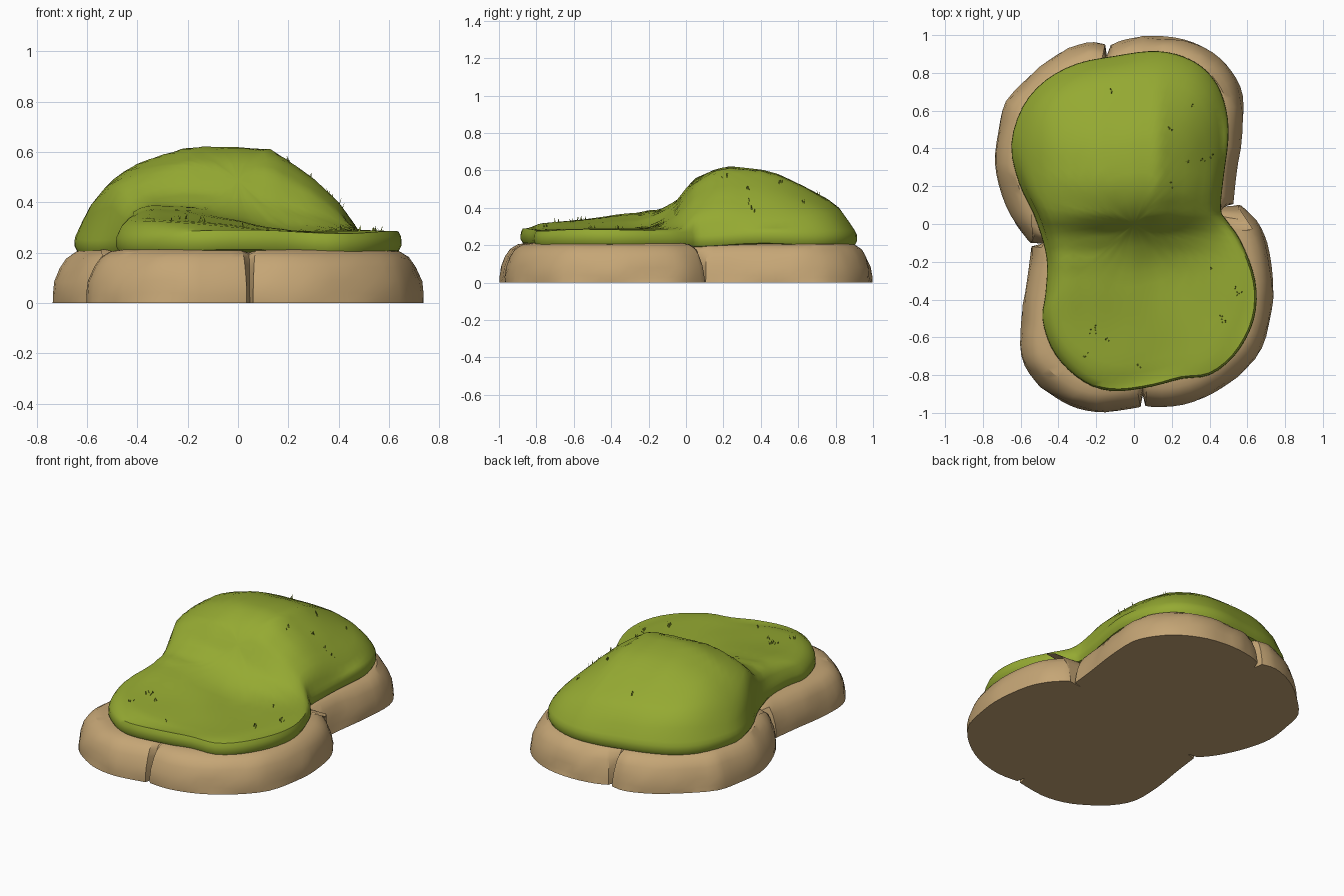
import bpy, bmesh, math, random
from mathutils import Vector, noise

if "Cube" in bpy.data.objects:
    bpy.data.objects.remove(bpy.data.objects["Cube"])

random.seed(4)


def material(name, rgb):
    m = bpy.data.materials.new(name)
    m.diffuse_color = (*rgb, 1)
    m.use_nodes = True
    m.node_tree.nodes["Principled BSDF"].inputs["Base Color"].default_value = m.diffuse_color
    return m


GRASS = material("grass green", (0.30, 0.40, 0.032))
ROCK = material("sandy stone", (0.56, 0.38, 0.18))


def spline(pts, steps, closed):
    """Catmull-Rom curve through 2D points."""
    p = [Vector(q) for q in pts]
    n, out = len(p), []
    get = (lambda i: p[i % n]) if closed else (lambda i: p[max(0, min(n - 1, i))])
    for i in range(n if closed else n - 1):
        a, b, c, d = (get(i + k) for k in (-1, 0, 1, 2))
        for s in range(steps):
            t = s / steps
            out.append(0.5 * (2 * b + (c - a) * t + (2 * a - 5 * b + 4 * c - d) * t * t
                              + (3 * b - a - 3 * c + d) * t ** 3))
    if not closed:
        out.append(p[-1].copy())
    return out


def normals(p, closed):
    """Outward 2D normals of a counter-clockwise curve."""
    n, out = len(p), []
    for i in range(n):
        a = p[(i - 1) % n] if closed else p[max(0, i - 1)]
        b = p[(i + 1) % n] if closed else p[min(n - 1, i + 1)]
        d = b - a
        out.append(Vector((d.y, -d.x)).normalized())
    return out


def interp(table, x):
    """Piecewise linear lookup."""
    if x <= table[0][0]:
        return table[0][1]
    for (x0, y0), (x1, y1) in zip(table, table[1:]):
        if x <= x1:
            return y0 + (y1 - y0) * (x - x0) / (x1 - x0)
    return table[-1][1]


def wob(x, y, z, f=4.0):
    return noise.noise(Vector((x * f, y * f, z * f + 7.3)))


def skin(name, rings, mat, top=None, bottom=None, angle=35):
    """Bridge rings of points, with optional fan caps."""
    bm = bmesh.new()
    vs = [[bm.verts.new(p) for p in r] for r in rings]
    n = len(vs[0])
    for a, b in zip(vs, vs[1:]):
        for i in range(n):
            j = (i + 1) % n
            bm.faces.new((a[i], a[j], b[j], b[i]))
    if top:
        c = bm.verts.new(top)
        for i in range(n):
            bm.faces.new((vs[-1][i], vs[-1][(i + 1) % n], c))
    if bottom:
        c = bm.verts.new(bottom)
        for i in range(n):
            bm.faces.new((vs[0][(i + 1) % n], vs[0][i], c))
    return finish(name, bm, mat, angle)


def finish(name, bm, mat, angle=None):
    me = bpy.data.meshes.new(name)
    bm.to_mesh(me)
    bm.free()
    me.materials.append(mat)
    ob = bpy.data.objects.new(name, me)
    bpy.context.collection.objects.link(ob)
    if angle:
        bpy.ops.object.select_all(action='DESELECT')
        ob.select_set(True)
        bpy.context.view_layer.objects.active = ob
        bpy.ops.object.shade_smooth_by_angle(angle=math.radians(angle))
    return ob


# Stone base: four boulders around the rim, each followed by a crack point
boulders = [
    ([(.53, .105), (.545, .25), (.575, .48), (.58, .68), (.52, .81), (.42, .91),
      (.27, .98), (.1, 1), (-.05, .98), (-.125, .95)], (-.145, .89)),
    ([(-.152, .955), (-.25, .965), (-.4, .905), (-.55, .79), (-.68, .65), (-.72, .5),
      (-.74, .32), (-.7, .15), (-.63, 0), (-.56, -.09), (-.535, -.1)], (-.485, -.105)),
    ([(-.547, -.118), (-.57, -.3), (-.6, -.5), (-.6, -.7), (-.53, -.83), (-.42, -.92),
      (-.3, -.98), (-.15, -1), (.035, -.97)], (.047, -.91)),
    ([(.06, -.965), (.2, -.97), (.38, -.92), (.55, -.81), (.68, -.66), (.73, -.46),
      (.74, -.3), (.71, -.1), (.65, .02), (.57, .1), (.545, .1)], (.475, .095)),
]
base, base_n, crack = [], [], []
for pts, gap in boulders:
    c = spline(pts, 3, False)
    base += c + [Vector(gap)]
    base_n += normals(c, False) + [None]
    crack += [False] * len(c) + [True]
for i, k in enumerate(crack):
    if k:
        base_n[i] = (base_n[i - 1] + base_n[(i + 1) % len(base)]).normalized()

rings = []
for inset, z in [(0.004, 0), (0, .035), (.008, .085), (.03, .14), (.055, .178),
                 (.10, .205), (.15, .212)]:
    ring = []
    for p, nrm, k in zip(base, base_n, crack):
        d = inset * (0.6 if k else 1)
        w = wob(p.x, p.y, z, 5) if 0 < z < .2 else 0
        q = p - nrm * (d + abs(w) * .022)
        ring.append((q.x, q.y, z * (.93 if k else 1) + w * .012))
    rings.append(ring)
skin("stone_base", rings, ROCK, top=(0, 0, .212), bottom=(0, 0, 0), angle=30)

# Grass mound: cross-section tables for the tall hill and the low front swell
HILL_X = [(-.66, .05), (-.6, .28), (-.5, .6), (-.42, .76), (-.3, .89), (-.2, .98), (0, 1),
          (.13, .98), (.2, .84), (.3, .62), (.4, .33), (.48, .05), (.6, 0)]
HILL_Y = [(-.25, 0), (-.15, .08), (-.05, .3), (.05, .72), (.15, .94), (.23, 1), (.4, .96),
          (.5, .87), (.65, .65), (.8, .4), (.88, .2), (.92, .08)]
SWELL_X = [(-.5, .45), (-.35, 1), (-.2, .92), (0, .55), (.12, .18), (.22, 0)]
SWELL_Y = [(-.9, .1), (-.8, .35), (-.6, .55), (-.4, .85), (-.2, 1), (0, .6), (.15, 0)]


def height(x, y):
    return (.285 + .34 * interp(HILL_X, x) * interp(HILL_Y, y)
            + .09 * interp(SWELL_X, x) * interp(SWELL_Y, y) + .008 * wob(x, y, 0))


turf = spline([(.46, .08), (.475, .25), (.5, .45), (.49, .6), (.44, .74), (.35, .84), (.22, .9),
               (.08, .915), (-.1, .89), (-.3, .85), (-.47, .76), (-.59, .62), (-.65, .42),
               (-.61, .22), (-.53, .05), (-.48, -.1), (-.46, -.22), (-.47, -.38), (-.485, -.5),
               (-.44, -.65), (-.35, -.77), (-.22, -.86), (-.08, -.885), (.1, -.86), (.25, -.82),
               (.4, -.8), (.53, -.7), (.62, -.55), (.65, -.4), (.63, -.25), (.56, -.08),
               (.49, .02)], 3, True)
turf_n = normals(turf, True)
rings = []
# Rounded turf edge
for inset, z in [(.06, .19), (.012, .202), (0, .225), (.002, .258), (.012, .28)]:
    ring = []
    for p, nrm in zip(turf, turf_n):
        q = p - nrm * inset
        ring.append((q.x, q.y, z + .016 * wob(p.x, p.y, 2, 3)))
    rings.append(ring)
# Upper surface, rings shrinking to the centre
for t in (.95, .9, .84, .77, .7, .62, .54, .46, .38, .3, .22, .14, .06):
    e = min(1, (1 - t) / .11) ** .6
    rings.append([(p.x * t, p.y * t, .275 + (height(p.x * t, p.y * t) - .275) * e) for p in turf])
skin("grass_mound", rings, GRASS, top=(0, 0, height(0, 0)), angle=40)

# Small grass tufts
bm = bmesh.new()
for x, y in [(.29, .33), (.41, .36), (.37, .34), (.41, -.24), (.54, -.35), (.56, -.36), (.46, -.49),
             (.47, -.52), (-.2, -.55), (-.22, -.57), (-.26, -.69), (.02, -.75), (-.14, -.61),
             (.2, .5), (.2, .21), (.32, .62), (-.12, .7)]:
    for k in range(3):
        a = random.uniform(0, math.tau)
        dx, dy = math.cos(a), math.sin(a)
        bx, by = x + random.uniform(-.012, .012), y + random.uniform(-.012, .012)
        z = height(bx, by)
        bm.faces.new([bm.verts.new(v) for v in (
            (bx - dx * .005, by - dy * .005, z - .008), (bx + dx * .005, by + dy * .005, z - .008),
            (bx + dy * .012, by - dx * .012, z + random.uniform(.015, .026)))])
finish("grass_tufts", bm, GRASS)
